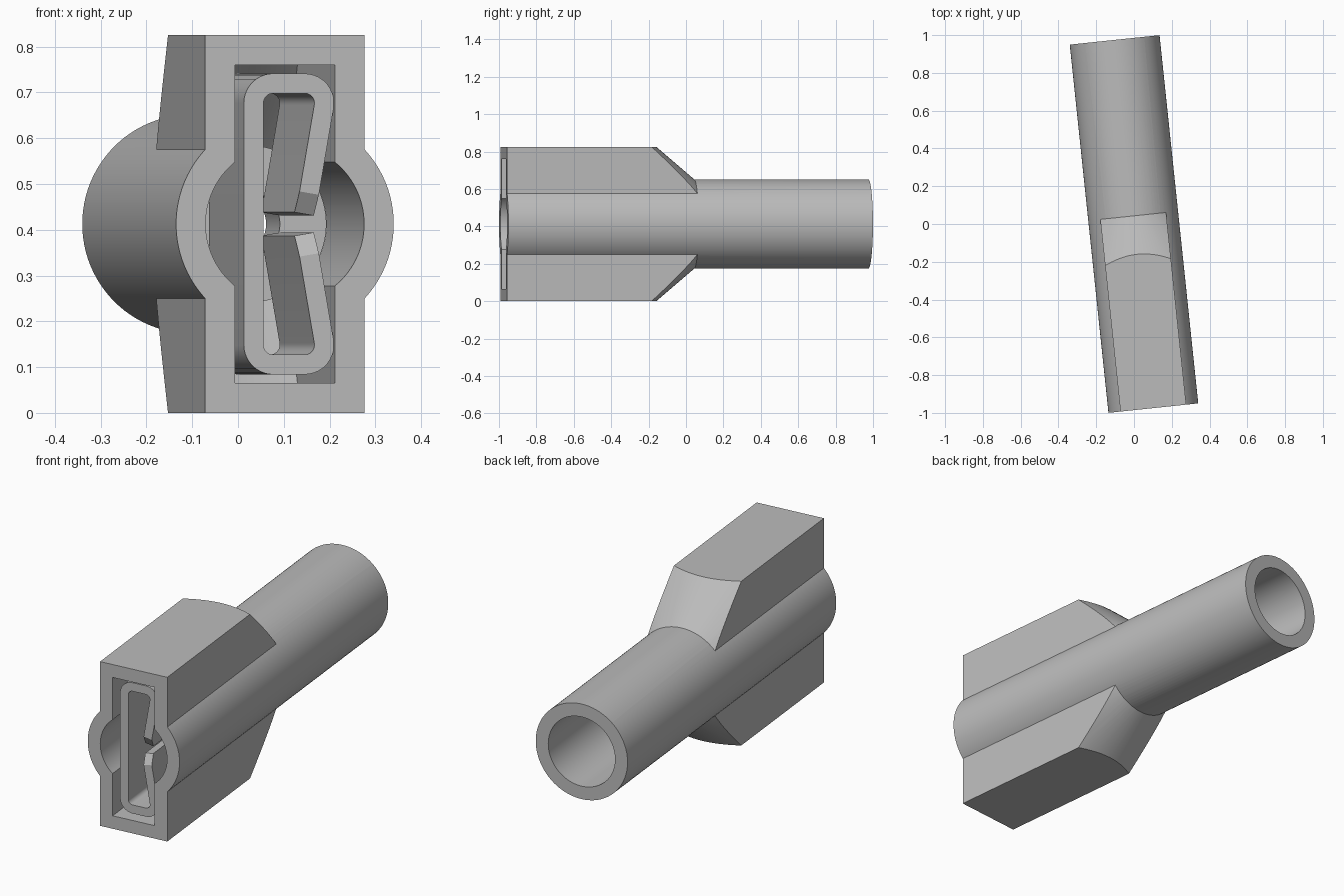
import bpy, bmesh, math
from mathutils import Matrix, Vector

if "Cube" in bpy.data.objects:
    bpy.data.objects.remove(bpy.data.objects["Cube"])

grey = bpy.data.materials.new("plain_grey")
grey.use_nodes = True
grey.diffuse_color = (0.5, 0.5, 0.5, 1)
grey.node_tree.nodes["Principled BSDF"].inputs["Base Color"].default_value = (0.5, 0.5, 0.5, 1)

FRONT, BACK = -0.98, 0.98
PLACE = Matrix.Translation((0, 0, 0.4125)) @ Matrix.Rotation(math.radians(6), 4, "Z")


def make(name, bm):
    bmesh.ops.recalc_face_normals(bm, faces=bm.faces)
    me = bpy.data.meshes.new(name)
    bm.to_mesh(me)
    bm.free()
    me.materials.append(grey)
    ob = bpy.data.objects.new(name, me)
    bpy.context.collection.objects.link(ob)
    return ob


def frustum(name, r_front, r_back, y0, y1):
    """Round solid along the y axis."""
    bm = bmesh.new()
    m = Matrix.Translation((0, (y0 + y1) / 2, 0)) @ Matrix.Rotation(-math.pi / 2, 4, "X")
    bmesh.ops.create_cone(bm, cap_ends=True, segments=96, radius1=r_front,
                          radius2=r_back, depth=y1 - y0, matrix=m)
    return make(name, bm)


def block(name, width, height, y0, y1):
    bm = bmesh.new()
    m = Matrix.Translation((0, (y0 + y1) / 2, 0)) @ Matrix.Diagonal((width, y1 - y0, height, 1))
    bmesh.ops.create_cube(bm, size=1, matrix=m)
    return make(name, bm)


def apply(ob, mod):
    bpy.context.view_layer.objects.active = ob
    bpy.ops.object.modifier_apply(modifier=mod.name)


def combine(ob, tool, operation):
    mod = ob.modifiers.new("cut", "BOOLEAN")
    mod.object, mod.operation, mod.solver = tool, operation, "EXACT"
    apply(ob, mod)
    bpy.data.objects.remove(tool)


def tapered_block(name, width, height, y0, r_ref, y_ref):
    """Block whose rear end is trimmed by a cone around the axis."""
    slope, r_end, y_start = 0.85, 0.08, -1.2
    ob = block(name, width, height, y0, 0.5)
    cone = frustum("cone_tool", r_ref + (y_ref - y_start) * slope, r_end,
                   y_start, y_ref + (r_ref - r_end) / slope)
    combine(ob, cone, "INTERSECT")
    return ob


# Sleeve: round tube joined with the flat housing, then hollowed
sleeve = frustum("insulating_sleeve", 0.239, 0.239, FRONT, BACK)
combine(sleeve, tapered_block("housing", 0.35, 0.825, FRONT, 0.239, 0.043), "UNION")
combine(sleeve, tapered_block("slot_tool", 0.219, 0.695, FRONT - 0.1, 0.174, 0.0235), "DIFFERENCE")
combine(sleeve, frustum("bore_tool", 0.174, 0.174, FRONT - 0.1, BACK + 0.1), "DIFFERENCE")

# Wire barrel inside the bore
barrel = frustum("wire_barrel", 0.172, 0.172, -0.21, 0.08)
combine(barrel, frustum("barrel_tool", 0.07, 0.07, -0.4, 0.3), "DIFFERENCE")


# Spring clip: bent strip with two curled lips, symmetric top to bottom
def arc(cx, cz, r, a0, a1, n=10):
    for i in range(n + 1):
        a = math.radians(a0 + (a1 - a0) * i / n)
        yield (cx + r * math.cos(a), cz + r * math.sin(a))


upper = [*arc(-0.0225, 0.264, 0.043, 180, 90), *arc(0.0465, 0.264, 0.043, 90, -10),
         (0.0565, 0.0675), (0.0485, 0.022)]
path = [(x, -z) for x, z in reversed(upper)] + upper
bm = bmesh.new()
rows = []
for i, (x, z) in enumerate(path):
    lead_in = 0.03 if i in (0, len(path) - 1) else 0
    rows.append([bm.verts.new((x, y, z)) for y in (-0.95 + lead_in, -0.225)])
for a, b in zip(rows, rows[1:]):
    bm.faces.new((a[0], a[1], b[1], b[0]))
clip = make("spring_clip", bm)
mod = clip.modifiers.new("thickness", "SOLIDIFY")
mod.thickness, mod.offset, mod.use_even_offset = 0.043, 0, True
apply(clip, mod)

# Place everything and shade
bpy.ops.object.select_all(action="DESELECT")
for ob in (sleeve, barrel, clip):
    ob.matrix_world = PLACE
    ob.select_set(True)
bpy.context.view_layer.objects.active = sleeve
bpy.ops.object.shade_smooth_by_angle(angle=math.radians(30))
